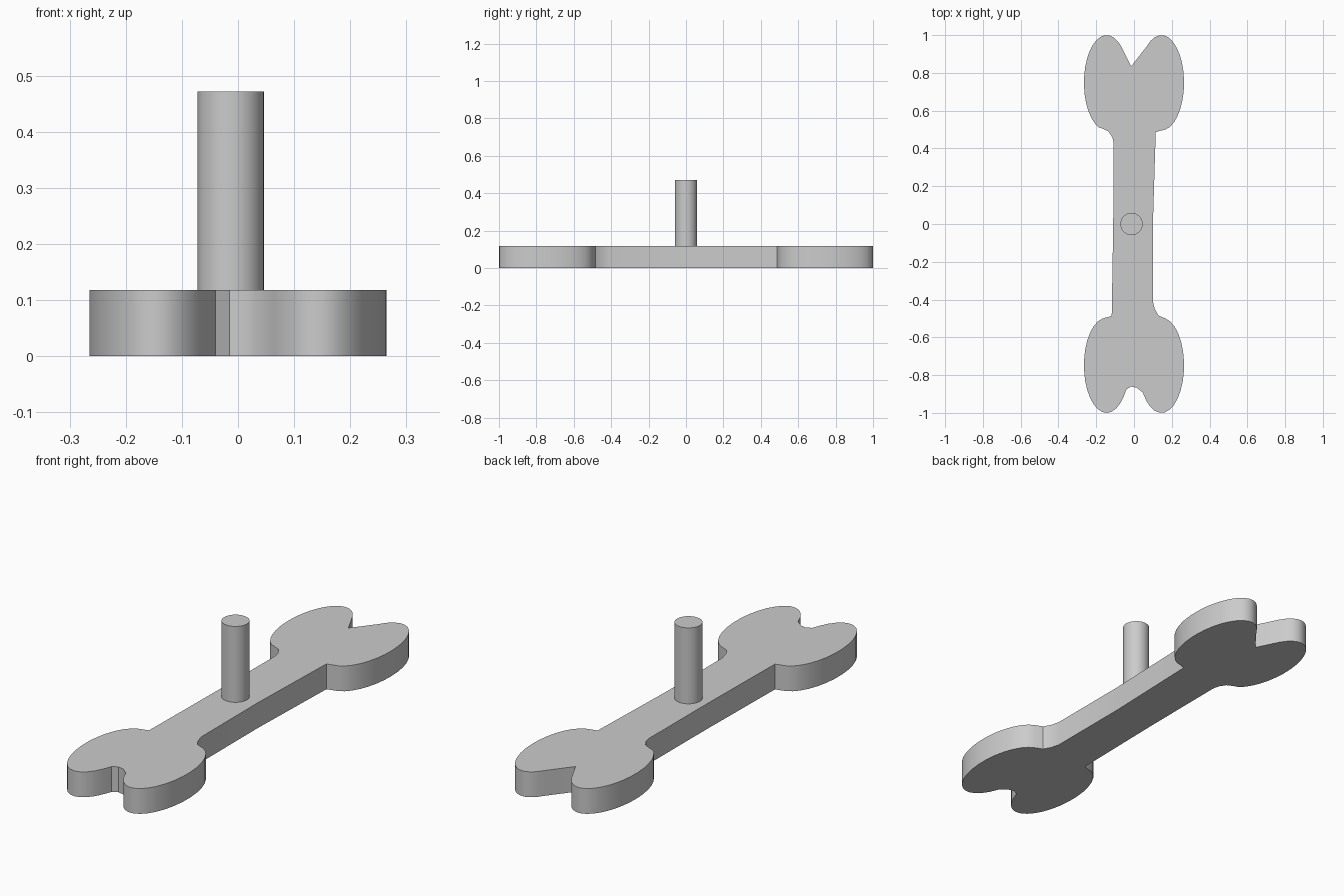
import bpy
import bmesh
from math import cos, sin, radians

cube = bpy.data.objects.get("Cube")
if cube:
    bpy.data.objects.remove(cube, do_unlink=True)

THICK = 0.118
TOP = 0.472

grey = bpy.data.materials.new("plain grey")
grey.use_nodes = True
colour = (0.6, 0.6, 0.6, 1)
grey.diffuse_color = colour
grey.node_tree.nodes["Principled BSDF"].inputs["Base Color"].default_value = colour


def lobe(side, end, start, stop, steps=18):
    """Elliptical arc of one knuckle, in degrees, counter-clockwise."""
    angles = [radians(start + (stop - start) * i / steps) for i in range(steps + 1)]
    return [(side * 0.145 + 0.12 * cos(a), end * 0.748 + 0.252 * sin(a)) for a in angles]


def extrude(name, outline, bottom, top):
    """Solid prism from a flat outline."""
    bm = bmesh.new()
    face = bm.faces.new([bm.verts.new((x, y, bottom)) for x, y in outline])
    result = bmesh.ops.extrude_face_region(bm, geom=[face])
    raised = [v for v in result["geom"] if isinstance(v, bmesh.types.BMVert)]
    bmesh.ops.translate(bm, verts=raised, vec=(0, 0, top - bottom))
    bmesh.ops.recalc_face_normals(bm, faces=bm.faces)
    mesh = bpy.data.meshes.new(name)
    bm.to_mesh(mesh)
    bm.free()
    mesh.materials.append(grey)
    obj = bpy.data.objects.new(name, mesh)
    bpy.context.collection.objects.link(obj)
    finish(obj)


def finish(obj):
    bpy.ops.object.select_all(action="DESELECT")
    obj.select_set(True)
    bpy.context.view_layer.objects.active = obj
    bpy.ops.object.shade_smooth_by_angle(angle=radians(30))


# Bone plate: four knuckles joined by the notches and the slim shaft
outline = [(-0.015, 0.835)]
outline += lobe(-1, 1, 50, 250)
outline += [(-0.165, 0.505), (-0.135, 0.49), (-0.115, 0.46), (-0.108, 0.43)]
outline += [(-0.11, 0), (-0.118, -0.487)]
outline += lobe(-1, -1, 100, 320)
outline += [(-0.04, -0.875), (-0.015, -0.86), (0.015, -0.867)]
outline += lobe(1, -1, 215, 440)
outline += [(0.13, -0.485), (0.11, -0.45), (0.1, -0.41)]
outline += [(0.1, 0), (0.115, 0.487)]
outline += lobe(1, 1, 280, 490)
extrude("bone_plate", outline, 0, THICK)

# Upright handle peg
bpy.ops.mesh.primitive_cylinder_add(
    vertices=48, radius=0.059, depth=TOP - THICK,
    location=(-0.013, 0, (TOP + THICK) / 2))
peg = bpy.context.object
peg.name = "handle_peg"
peg.data.materials.append(grey)
finish(peg)
